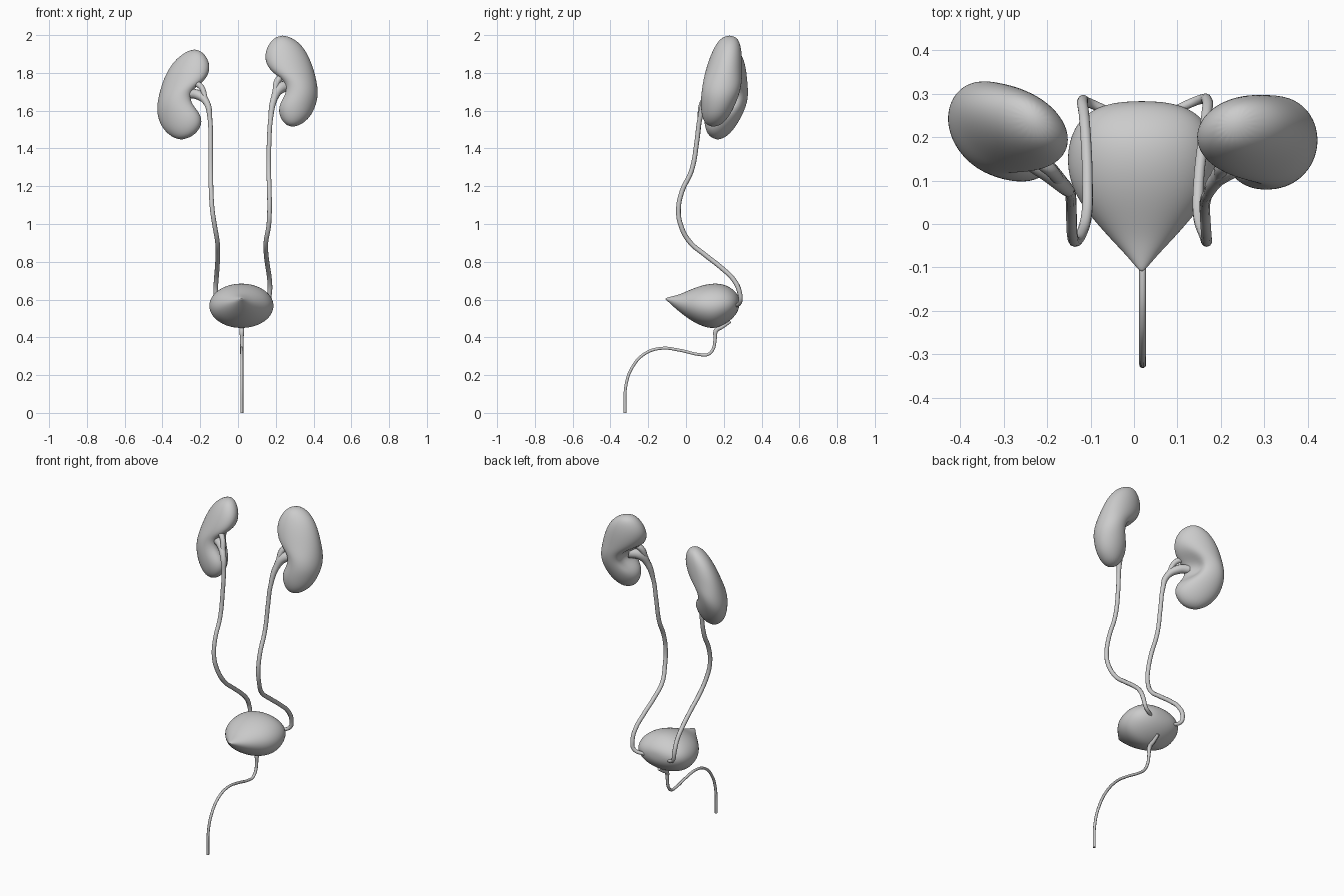
import bpy, bmesh, math
from mathutils import Vector

if "Cube" in bpy.data.objects:
    bpy.data.objects.remove(bpy.data.objects["Cube"])

grey = bpy.data.materials.new("soft_grey")
grey.diffuse_color = (0.6, 0.6, 0.6, 1)
grey.use_nodes = True
grey.node_tree.nodes["Principled BSDF"].inputs["Base Color"].default_value = grey.diffuse_color
SEG = 20


def loft(name, start, rings, end, levels=2):
    """Skin closed rings of points, with a pole at each end."""
    bm = bmesh.new()
    loops = [[bm.verts.new(p) for p in r] for r in rings]
    for a, b in zip(loops, loops[1:]):
        for i in range(SEG):
            j = (i + 1) % SEG
            bm.faces.new((a[i], a[j], b[j], b[i]))
    for pole, loop in ((start, loops[0]), (end, loops[-1])):
        v = bm.verts.new(pole)
        for i in range(SEG):
            bm.faces.new((v, loop[i], loop[(i + 1) % SEG]))
    bmesh.ops.recalc_face_normals(bm, faces=bm.faces[:])
    for f in bm.faces:
        f.smooth = True
    me = bpy.data.meshes.new(name)
    bm.to_mesh(me)
    bm.free()
    me.materials.append(grey)
    ob = bpy.data.objects.new(name, me)
    bpy.context.collection.objects.link(ob)
    sub = ob.modifiers.new("smooth", 'SUBSURF')
    sub.levels = sub.render_levels = levels
    return ob


def tube(name, pts):
    """Round tube through (x, y, z, radius) points."""
    cu = bpy.data.curves.new(name, 'CURVE')
    cu.dimensions = '3D'
    cu.bevel_depth = 1.0
    cu.bevel_resolution = 3
    cu.resolution_u = 8
    cu.use_fill_caps = True
    sp = cu.splines.new('BEZIER')
    sp.bezier_points.add(len(pts) - 1)
    for bp, (x, y, z, r) in zip(sp.bezier_points, pts):
        bp.co = (x, y, z)
        bp.radius = r
        bp.handle_left_type = bp.handle_right_type = 'AUTO'
    cu.materials.append(grey)
    ob = bpy.data.objects.new(name, cu)
    bpy.context.collection.objects.link(ob)
    bpy.ops.object.select_all(action='DESELECT')
    ob.select_set(True)
    bpy.context.view_layer.objects.active = ob
    bpy.ops.object.convert(target='MESH')
    bpy.ops.object.shade_smooth_by_angle(angle=math.radians(60))


# Kidneys: rings run from the inner to the outer edge, with a dent at the hilum
DEPTH = (.045, .07, .087, .098, .104, .102, .092, .074, .045)
DENT = (0, 0, 0, .015, .05, .05, .015, 0, 0)


def kidney(name, side, top, pairs, bottom, yc, k, m):
    zc = (top[1] + bottom[1]) / 2

    def place(x, y, z):
        return Vector((side * x, y + yc + k * (x - .285) + m * (z - zc), z))

    rings = []
    for (xi, zi, xo, zo), d, e in zip(pairs, DEPTH, DENT):
        c = Vector(((xi + xo) / 2, 0, (zi + zo) / 2))
        h = Vector(((xo - xi) / 2, 0, (zo - zi) / 2))
        ring = []
        for i in range(SEG):
            a = 2 * math.pi * i / SEG
            push = e * max(0, -math.cos(a + .25)) ** 6
            p = c + h * math.cos(a) + h.normalized() * push
            ring.append(place(p.x, d * math.sin(a), p.z))
        rings.append(ring)
    loft(name, place(top[0], 0, top[1]), rings, place(bottom[0], 0, bottom[1]))


kidney("kidney_right_side", 1, (.235, 2.0),
       [(.185, 1.983, .285, 1.987), (.148, 1.93, .338, 1.95),
        (.138, 1.87, .378, 1.885), (.158, 1.805, .405, 1.81),
        (.228, 1.76, .421, 1.74), (.237, 1.70, .426, 1.68),
        (.206, 1.64, .411, 1.62), (.213, 1.58, .383, 1.565),
        (.245, 1.528, .337, 1.527)],
       (.29, 1.512), .19, .1, .19)
kidney("kidney_left_side", -1, (.23, 1.927),
       [(.185, 1.91, .28, 1.91), (.153, 1.865, .337, 1.867),
        (.146, 1.81, .381, 1.80), (.165, 1.755, .406, 1.735),
        (.228, 1.71, .423, 1.67), (.232, 1.65, .432, 1.61),
        (.185, 1.59, .423, 1.55), (.186, 1.525, .395, 1.497),
        (.23, 1.468, .35, 1.46)],
       (.30, 1.443), .21, .33, .2)

# Ureters: shared side-view path (y, z), own x for each side
PATH = [(.072, 1.55), (.058, 1.44), (.03, 1.285), (-.022, 1.17), (-.04, 1.075),
        (-.028, .995), (.02, .905), (.10, .837), (.185, .77), (.252, .705),
        (.283, .64)]
X_RIGHT = (.172, .165, .163, .166, .167, .163, .148, .149, .158, .167, .168)
X_LEFT = (-.148, -.145, -.144, -.142, -.136, -.124, -.109, -.107, -.11, -.115, -.118)
HEAD_RIGHT = [(.275, .165, 1.73, .032), (.225, .135, 1.72, .030),
              (.192, .105, 1.665, .019)]
HEAD_LEFT = [(-.265, .165, 1.69, .026), (-.215, .135, 1.685, .026),
             (-.165, .09, 1.64, .018)]
END_RIGHT = [(.155, .287, .59, .011), (.09, .26, .565, .010)]
END_LEFT = [(-.107, .28, .59, .011), (-.05, .255, .565, .010)]
for name, head, xs, end in (("ureter_right_side", HEAD_RIGHT, X_RIGHT, END_RIGHT),
                            ("ureter_left_side", HEAD_LEFT, X_LEFT, END_LEFT)):
    tube(name, head + [(x, y, z, .0125) for x, (y, z) in zip(xs, PATH)] + end)

# Upper branches of the collecting funnels
tube("funnel_branch_right_side", [(.265, .165, 1.785, .014), (.215, .14, 1.765, .018),
                                  (.195, .11, 1.69, .015)])
tube("funnel_branch_left_side", [(-.255, .165, 1.735, .014), (-.205, .135, 1.735, .016),
                                 (-.168, .095, 1.65, .013)])

# Bladder: rings along y as (y, half width, low z, high z)
BLADDER = [(-.098, .014, .592, .611), (-.07, .038, .565, .618), (-.035, .072, .535, .628),
           (0, .104, .507, .643), (.05, .146, .474, .665), (.10, .168, .452, .681),
           (.15, .175, .444, .688), (.20, .167, .464, .683), (.24, .145, .492, .662),
           (.267, .108, .523, .637), (.280, .06, .552, .612)]
rings = []
for y, w, lo, hi in BLADDER:
    rings.append([(.018 + w * math.cos(2 * math.pi * i / SEG), y,
                   (lo + hi) / 2 + (hi - lo) / 2 * math.sin(2 * math.pi * i / SEG))
                  for i in range(SEG)])
loft("bladder", (.018, -.112, .605), rings, (.018, .283, .582))

# Urethra: starts on the lower back of the bladder and curves forward and down
URETHRA = [(.235, .485, .009), (.19, .455, .011), (.16, .437, .013), (.154, .39, .009),
           (.142, .335, .0085), (.115, .309, .008), (.07, .309, .008), (-.035, .332, .008),
           (-.13, .342, .008), (-.22, .312, .008), (-.285, .24, .008),
           (-.317, .15, .008), (-.323, 0, .008)]
tube("urethra", [(.02, y, z, r) for y, z, r in URETHRA])
